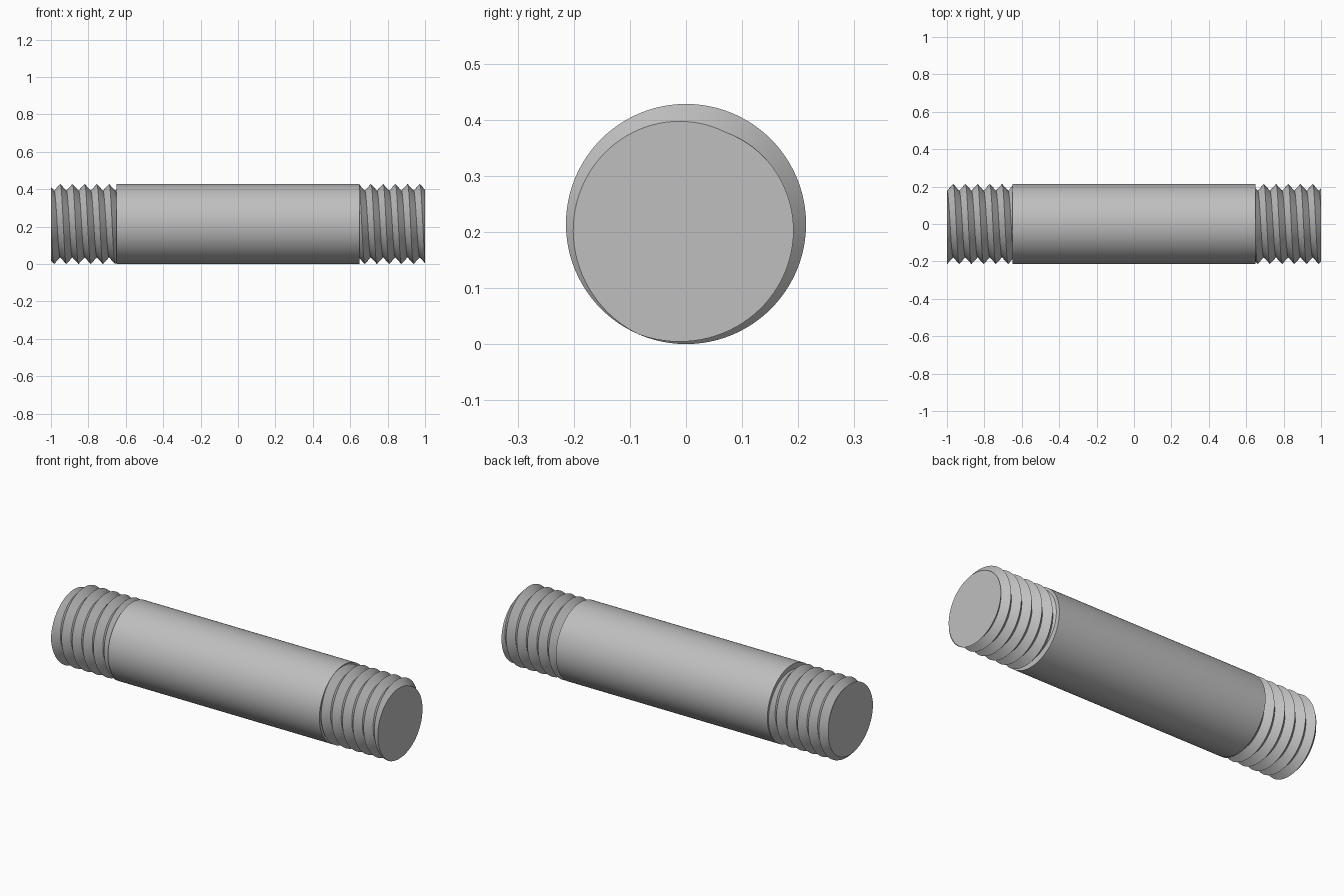
import bpy, bmesh, math
from mathutils import Vector

if "Cube" in bpy.data.objects:
    bpy.data.objects.remove(bpy.data.objects["Cube"], do_unlink=True)

R, ROOT = 0.214, 0.178      # crest and root radius
PITCH, SEGS = 0.0653, 96
SHOULDER = 0.65             # half length of the plain shank

steel = bpy.data.materials.new("grey steel")
steel.use_nodes = True
GREY = (0.52, 0.52, 0.52, 1)
steel.diffuse_color = GREY
steel.node_tree.nodes["Principled BSDF"].inputs["Base Color"].default_value = GREY


def finish(name, bm):
    bmesh.ops.recalc_face_normals(bm, faces=bm.faces[:])
    mesh = bpy.data.meshes.new(name)
    bm.to_mesh(mesh)
    bm.free()
    mesh.materials.append(steel)
    obj = bpy.data.objects.new(name, mesh)
    bpy.context.collection.objects.link(obj)
    bpy.ops.object.select_all(action='DESELECT')
    obj.select_set(True)
    bpy.context.view_layer.objects.active = obj
    bpy.ops.object.shade_smooth_by_angle(angle=math.radians(30))
    return obj


def helix_point(radius, start, i):
    a = math.tau * i / SEGS
    return (start + PITCH * i / SEGS, -radius * math.sin(a), R + radius * math.cos(a))


def thread(name, crest_x, side):
    """V-shaped helical surface trimmed flat at the shoulder and the outer end."""
    bm = bmesh.new()
    start = crest_x - 5 * PITCH
    count = 10 * SEGS
    crest = [bm.verts.new(helix_point(R, start, i)) for i in range(count + 1)]
    root = [bm.verts.new(helix_point(ROOT, start - PITCH / 2, i))
            for i in range(count + SEGS + 1)]
    for i in range(count):
        bm.faces.new((root[i], root[i + 1], crest[i + 1], crest[i]))
        bm.faces.new((crest[i], crest[i + 1], root[i + 1 + SEGS], root[i + SEGS]))

    def trim(x, direction):
        return bmesh.ops.bisect_plane(
            bm, geom=bm.verts[:] + bm.edges[:] + bm.faces[:], dist=1e-6,
            plane_co=Vector((x, 0, 0)), plane_no=Vector((direction, 0, 0)),
            clear_outer=True)["geom_cut"]

    trim(side * SHOULDER, -side)
    trim(side, side)
    # flat end face
    rim = [e for e in bm.edges if e.is_boundary
           and all(abs(v.co.x - side) < 1e-4 for v in e.verts)]
    bmesh.ops.holes_fill(bm, edges=rim, sides=0)
    return finish(name, bm)


# plain shank between the threads
bm = bmesh.new()
bmesh.ops.create_cone(bm, cap_ends=True, segments=SEGS, radius1=R, radius2=R,
                      depth=2 * SHOULDER)
for v in bm.verts:
    v.co = Vector((v.co.z, v.co.y, R + v.co.x))
finish("shank", bm)

# threaded ends
thread("left_thread", 0.841, 1)
thread("right_thread", -0.82, -1)
